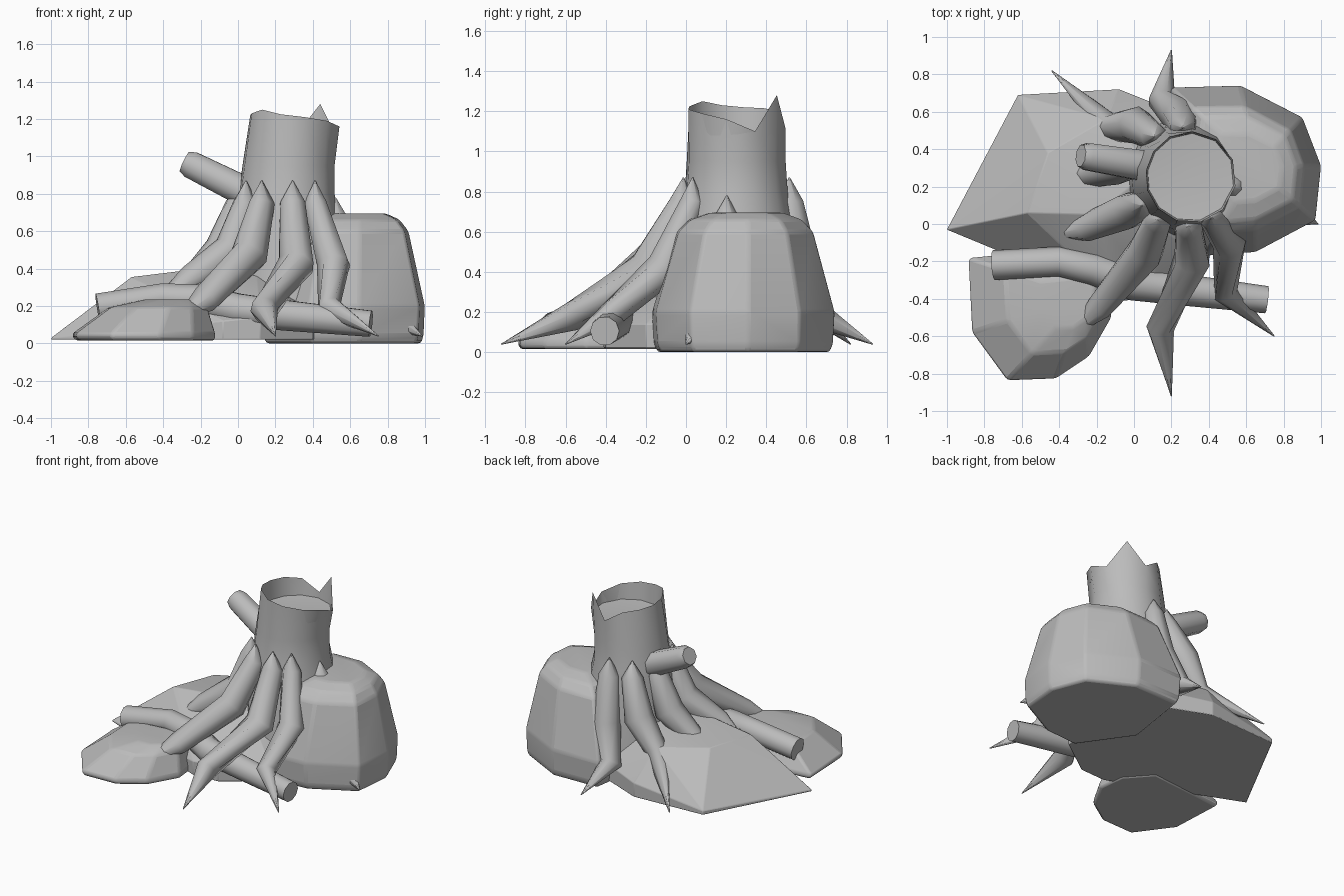
import bpy, bmesh, math
from mathutils import Vector

if "Cube" in bpy.data.objects:
    bpy.data.objects.remove(bpy.data.objects["Cube"])

grey = bpy.data.materials.new("stone_and_wood_grey")
grey.diffuse_color = (0.5, 0.5, 0.5, 1)
grey.use_nodes = True
grey.node_tree.nodes["Principled BSDF"].inputs["Base Color"].default_value = grey.diffuse_color
CX, CY = 0.27, 0.25  # trunk axis


def finish(bm, name, angle, bevel=0):
    bmesh.ops.recalc_face_normals(bm, faces=bm.faces[:])
    me = bpy.data.meshes.new(name)
    bm.to_mesh(me)
    bm.free()
    me.materials.append(grey)
    ob = bpy.data.objects.new(name, me)
    bpy.context.collection.objects.link(ob)
    bpy.ops.object.select_all(action='DESELECT')
    ob.select_set(True)
    bpy.context.view_layer.objects.active = ob
    bpy.ops.object.shade_smooth_by_angle(angle=math.radians(angle))
    if bevel:
        m = ob.modifiers.new("worn_edges", 'BEVEL')
        m.width, m.segments = bevel, 2
        m.limit_method, m.angle_limit = 'ANGLE', math.radians(14)


def skin(bm, rings):
    for a, b in zip(rings, rings[1:]):
        for i in range(len(a)):
            j = (i + 1) % len(a)
            bm.faces.new((a[i], a[j], b[j], b[i]))


def around(i, r, z, sides=12, start=50, x=CX):
    """Point on a circle around the trunk axis."""
    a = math.radians(start + 360 * i / sides)
    return Vector((x + r * math.cos(a), CY + r * math.sin(a), z))


def limb(name, pts, radii, sides=8):
    """Tapered tube along a path, capped at both ends."""
    bm = bmesh.new()
    pts = [Vector(p) for p in pts]
    rings = []
    for k, (p, r) in enumerate(zip(pts, radii)):
        a = (p - pts[k - 1]).normalized() if k else Vector()
        b = (pts[k + 1] - p).normalized() if k + 1 < len(pts) else Vector()
        t = (a + b).normalized()
        u = t.cross(Vector((0.3, 0.9, 0.3))).normalized()
        v = t.cross(u)
        turns = [2 * math.pi * i / sides for i in range(sides)]
        rings.append([bm.verts.new(p + r * (math.cos(a) * u + math.sin(a) * v)) for a in turns])
    skin(bm, rings)
    bm.faces.new(rings[0])
    bm.faces.new(rings[-1])
    finish(bm, name, 60)


def root(side, angle, knee, foot, tip, height=0.87, girth=0.1):
    """Root with a pointed top on the trunk, bending at knee and foot."""
    top = around(0, 0.265, height, start=angle, x=0.26)
    shoulder = around(0, 0.265, height - 0.12, start=angle, x=0.26)
    limb("root_" + side, [top, shoulder, knee, foot, tip], [0.003, girth * 0.72, girth, girth * 0.75, 0.003])


def boulder(name, points):
    bm = bmesh.new()
    for p in points:
        bm.verts.new(p)
    bmesh.ops.convex_hull(bm, input=bm.verts[:])
    bmesh.ops.delete(bm, geom=[v for v in bm.verts if not v.link_faces], context='VERTS')
    bmesh.ops.dissolve_limit(bm, angle_limit=math.radians(5), verts=bm.verts[:], edges=bm.edges[:])
    finish(bm, name, 18, 0.015)


def stack(outline, x0, y0, levels):
    """Copies of a footprint, one per (height, scale) level."""
    return [(x0 + (x - x0) * s, y0 + (y - y0) * s, z) for z, s in levels for x, y in outline]


# Tall boulder on the right
tall = [(0.2, 0.73), (0.57, 0.74), (0.9, 0.57), (1.0, 0.31), (0.97, 0.02), (0.65, -0.15), (0.38, -0.17), (0.12, 0.2)]
boulder("tall_boulder", stack(tall, 0.65, 0.31, [(0.0, 0.94), (0.04, 0.98), (0.2, 1.0), (0.6, 0.75), (0.66, 0.62), (0.695, 0.4)]))

# Broad sloping boulder, its side walls rising towards the trunk
broad = [(-1.0, -0.03), (-0.62, 0.69), (-0.08, 0.72), (0.22, 0.6), (0.45, 0.2), (0.4, -0.2), (0.12, -0.4), (-0.08, -0.41), (-0.7, -0.15)]
walls = [(x, y, z) for x, y in broad for z in (0.02, min(0.14, max(0.03, 0.05 + 0.13 * (x + 0.62))))]
ridge = [(-0.57, 0.06, 0.355), (-0.46, 0.38, 0.35), (-0.15, 0.56, 0.34), (-0.2, 0.05, 0.4),
         (0.1, 0.3, 0.43), (0.1, 0.0, 0.36)]
boulder("broad_boulder", walls + ridge)

# Low boulder at the front left
low = [(-0.89, -0.18), (-0.87, -0.58), (-0.68, -0.84), (-0.42, -0.83), (-0.24, -0.71), (-0.12, -0.5), (-0.14, -0.3), (-0.3, -0.12)]
boulder("low_boulder", stack(low, -0.26, -0.38, [(0.015, 0.97), (0.05, 1.0), (0.195, 0.68), (0.235, 0.38)]))

# Hollow trunk with a splintered rim, leaning slightly to the right
bm = bmesh.new()
heights = [1.28, 1.12, 1.2, 1.215, 1.22, 1.23, 1.25, 1.225, 1.21, 1.19, 1.16, 1.1]
widths = [0.242 + 0.035 * math.cos(math.radians(50 + 30 * i)) for i in range(12)]
rings = [[bm.verts.new(around(i, w * 0.96, 1.08)) for i, w in enumerate(widths)]]
rings.append([bm.verts.new(around(i, w, heights[i])) for i, w in enumerate(widths)])
for z, r, x in ((0.95, 0.25, 0.27), (0.8, 0.26, 0.26), (0.65, 0.285, 0.265), (0.2, 0.32, 0.27)):
    rings.append([bm.verts.new(around(i, r, z, x=x)) for i in range(12)])
skin(bm, rings)
hollow = bm.verts.new((CX, CY, 1.06))
for i in range(12):
    bm.faces.new((rings[0][i], rings[0][(i + 1) % 12], hollow))
bm.faces.new(rings[-1])
finish(bm, "trunk", 50)

# Broken branch stub
limb("branch_stub", [(0.12, 0.3, 0.77), (-0.25, 0.36, 0.955), (-0.285, 0.365, 0.972)], [0.09, 0.078, 0.062])

# Roots spreading from the trunk
root("left_front", 215, (-0.03, 0.07, 0.5), (-0.26, -0.02, 0.34), (-0.45, -0.06, 0.22))
root("front_left", 240, (0.06, -0.15, 0.47), (-0.18, -0.44, 0.235), (-0.34, -0.6, 0.12))
root("front", 277, (0.31, -0.19, 0.42), (0.14, -0.56, 0.18), (0.2, -0.92, 0.04))
root("front_right", 305, (0.51, -0.11, 0.42), (0.49, -0.37, 0.19), (0.75, -0.6, 0.04), girth=0.09)
root("right", 350, (0.62, 0.15, 0.4), (0.83, 0.06, 0.12), (0.985, 0.0, 0.04), height=0.78)
root("back", 90, (0.25, 0.57, 0.42), (0.15, 0.66, 0.18), (0.2, 0.93, 0.04))
root("back_left", 125, (0.01, 0.53, 0.5), (-0.13, 0.52, 0.29), (-0.44, 0.82, 0.04))
root("left", 165, (-0.08, 0.31, 0.5), (-0.24, 0.27, 0.34), (-0.5, 0.3, 0.15))

# Fallen log resting against the stones
limb("fallen_log", [(-0.75, -0.22, 0.19), (-0.4, -0.2, 0.245), (-0.22, -0.24, 0.235), (0.0, -0.32, 0.18), (0.25, -0.35, 0.15), (0.71, -0.405, 0.105)],
     [0.08, 0.08, 0.085, 0.09, 0.085, 0.073], 10)
